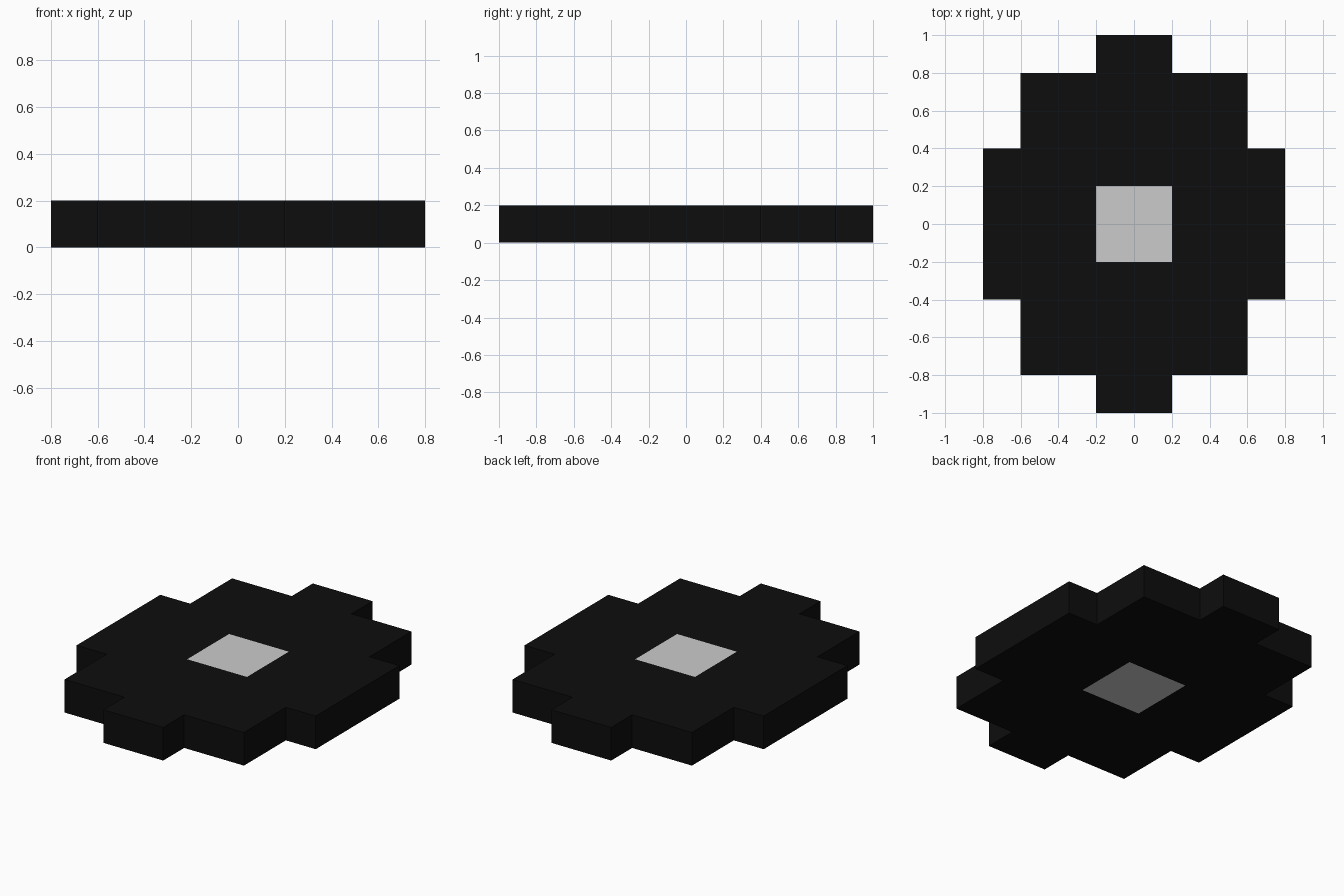
import bpy, bmesh

if "Cube" in bpy.data.objects:
    bpy.data.objects.remove(bpy.data.objects["Cube"])

THICK = 0.2


def material(name, value):
    m = bpy.data.materials.new(name)
    m.diffuse_color = (value, value, value, 1)
    m.use_nodes = True
    m.node_tree.nodes["Principled BSDF"].inputs["Base Color"].default_value = m.diffuse_color
    return m


def half_width(y):
    # stepped outline of the wheel
    return 0.8 if abs(y) < 0.4 else 0.6 if abs(y) < 0.8 else 0.2


def in_hub(x, y):
    return abs(x) < 0.2 and abs(y) < 0.2


def in_tyre(x, y):
    return abs(x) < half_width(y) and not in_hub(x, y)


def slab(name, keep, mat):
    """Fill the grid cells accepted by keep(), then extrude them upward."""
    xs = [-0.8, -0.6, -0.2, 0.2, 0.6, 0.8]
    ys = [-1, -0.8, -0.4, -0.2, 0.2, 0.4, 0.8, 1]
    bm = bmesh.new()
    for x0, x1 in zip(xs, xs[1:]):
        for y0, y1 in zip(ys, ys[1:]):
            if keep((x0 + x1) / 2, (y0 + y1) / 2):
                bm.faces.new([bm.verts.new((x, y, 0)) for x, y in
                              ((x0, y0), (x1, y0), (x1, y1), (x0, y1))])
    bmesh.ops.remove_doubles(bm, verts=bm.verts[:], dist=1e-4)
    ext = bmesh.ops.extrude_face_region(bm, geom=bm.faces[:], use_keep_orig=True)
    top = [g for g in ext["geom"] if isinstance(g, bmesh.types.BMVert)]
    bmesh.ops.translate(bm, verts=top, vec=(0, 0, THICK))
    bmesh.ops.recalc_face_normals(bm, faces=bm.faces[:])
    me = bpy.data.meshes.new(name)
    bm.to_mesh(me)
    bm.free()
    me.materials.append(mat)
    ob = bpy.data.objects.new(name, me)
    bpy.context.collection.objects.link(ob)
    return ob


# black stepped tyre around a light square hub
slab("tyre", in_tyre, material("black rubber", 0.004))
slab("hub", in_hub, material("light grey", 0.6))
